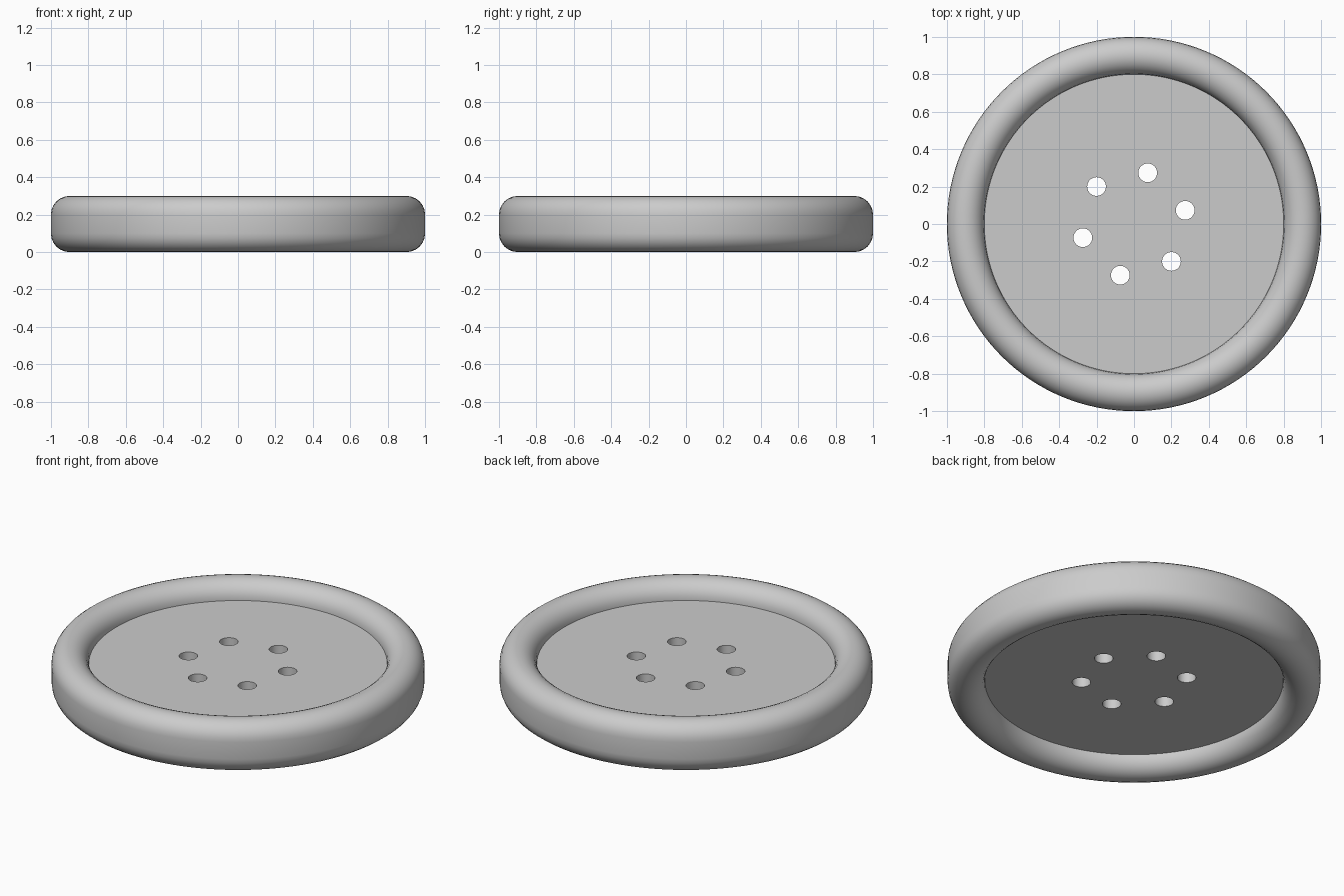
import bpy
import bmesh
from math import cos, sin, pi, radians
from mathutils import Matrix, Vector

cube = bpy.data.objects.get("Cube")
if cube:
    bpy.data.objects.remove(cube, do_unlink=True)

RIM_RADIUS, RIM_WIDTH, HEIGHT = 1.0, 0.2, 0.3
ROUND = RIM_WIDTH / 2
DISC_THICKNESS = 0.1
HOLE_COUNT, HOLE_RADIUS, HOLE_CIRCLE = 6, 0.05, 0.283

grey = bpy.data.materials.new("button_grey")
grey.use_nodes = True
colour = (0.6, 0.6, 0.6, 1)
grey.diffuse_color = colour
grey.node_tree.nodes["Principled BSDF"].inputs["Base Color"].default_value = colour


def finish(name, mesh):
    mesh.materials.clear()
    mesh.materials.append(grey)
    obj = bpy.data.objects.new(name, mesh)
    bpy.context.collection.objects.link(obj)
    bpy.ops.object.select_all(action='DESELECT')
    obj.select_set(True)
    bpy.context.view_layer.objects.active = obj
    bpy.ops.object.shade_smooth_by_angle(angle=radians(35))
    return obj


# Rounded rim: a capsule-shaped section swept around z
def make_rim(segments=128, arc_steps=12):
    section = []
    for start, z in ((0, HEIGHT - ROUND), (pi, ROUND)):
        for i in range(arc_steps + 1):
            a = start + pi * i / arc_steps
            section.append(Vector((RIM_RADIUS - ROUND + ROUND * cos(a), 0, z + ROUND * sin(a))))
    bm = bmesh.new()
    rings = []
    for s in range(segments):
        turn = Matrix.Rotation(2 * pi * s / segments, 3, 'Z')
        rings.append([bm.verts.new(turn @ p) for p in section])
    for s, ring in enumerate(rings):
        after = rings[(s + 1) % segments]
        for i in range(len(section)):
            j = (i + 1) % len(section)
            bm.faces.new((ring[i], after[i], after[j], ring[j]))
    bmesh.ops.recalc_face_normals(bm, faces=bm.faces)
    mesh = bpy.data.meshes.new("rim")
    bm.to_mesh(mesh)
    bm.free()
    return finish("rim", mesh)


def add_circle(curve, x, y, radius, points):
    spline = curve.splines.new('POLY')
    spline.points.add(points - 1)
    for i, p in enumerate(spline.points):
        a = 2 * pi * i / points
        p.co = (x + radius * cos(a), y + radius * sin(a), 0, 1)
    spline.use_cyclic_u = True


# Centre disc: a filled outline with thread holes, extruded both ways
def make_disc():
    curve = bpy.data.curves.new("disc_outline", 'CURVE')
    curve.dimensions = '2D'
    curve.fill_mode = 'BOTH'
    curve.extrude = DISC_THICKNESS / 2
    add_circle(curve, 0, 0, RIM_RADIUS - RIM_WIDTH + 0.01, 128)
    for k in range(HOLE_COUNT):
        a = radians(15) + 2 * pi * k / HOLE_COUNT
        add_circle(curve, HOLE_CIRCLE * cos(a), HOLE_CIRCLE * sin(a), HOLE_RADIUS, 40)
    outline = bpy.data.objects.new("disc_outline", curve)
    bpy.context.collection.objects.link(outline)
    depsgraph = bpy.context.evaluated_depsgraph_get()
    mesh = bpy.data.meshes.new_from_object(outline.evaluated_get(depsgraph))
    bpy.data.objects.remove(outline, do_unlink=True)
    bpy.data.curves.remove(curve)

    # Weld the extruded walls to the flat faces
    bm = bmesh.new()
    bm.from_mesh(mesh)
    bmesh.ops.remove_doubles(bm, verts=bm.verts, dist=0.0001)
    bmesh.ops.recalc_face_normals(bm, faces=bm.faces)
    bmesh.ops.translate(bm, verts=bm.verts, vec=(0, 0, HEIGHT / 2))
    bm.to_mesh(mesh)
    bm.free()
    return finish("disc", mesh)


make_rim()
make_disc()
